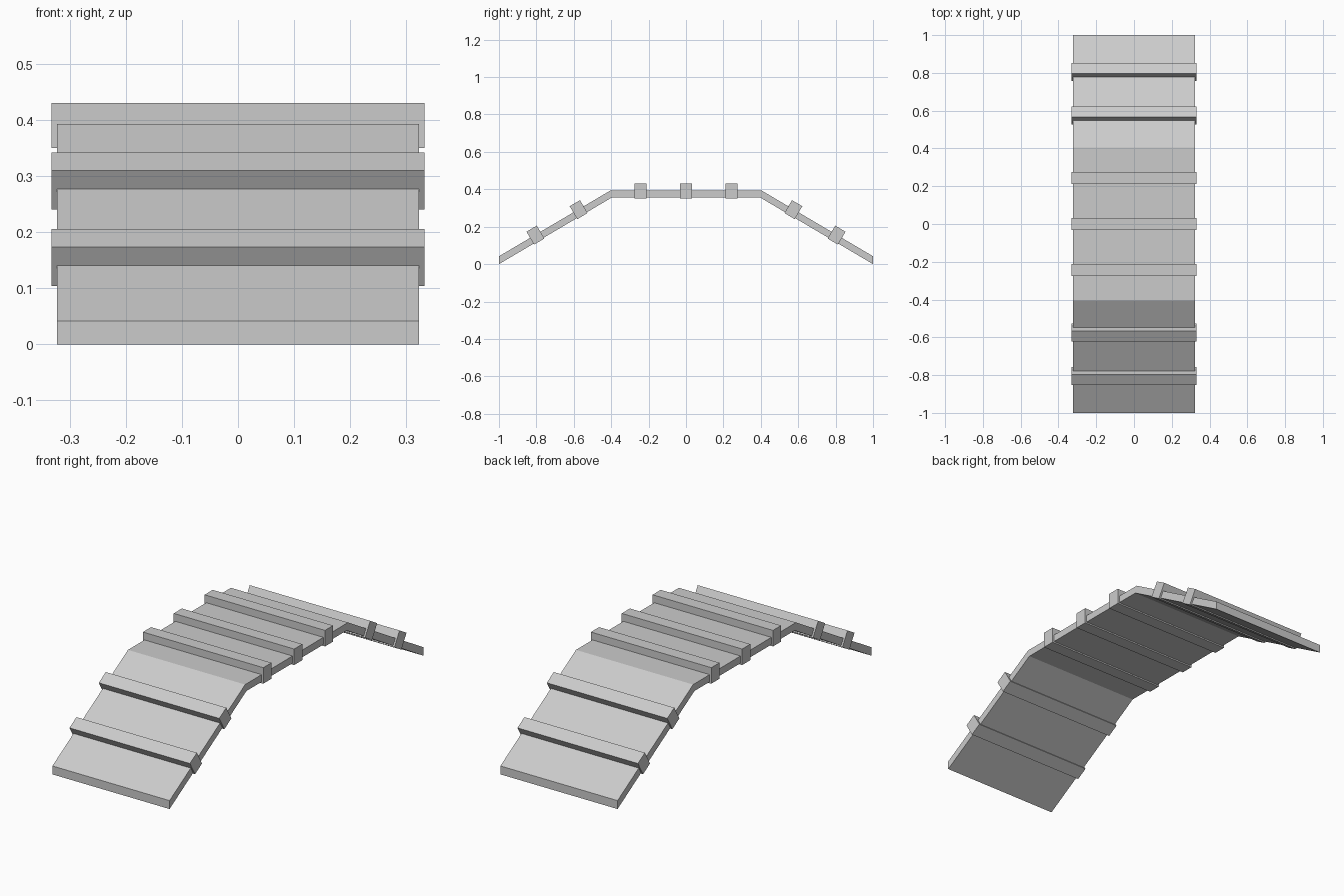
import bpy
import bmesh
from math import atan2
from mathutils import Matrix

cube = bpy.data.objects.get("Cube")
if cube:
    bpy.data.objects.remove(cube, do_unlink=True)

grey = bpy.data.materials.new("plain grey")
grey.use_nodes = True
grey.diffuse_color = (0.6, 0.6, 0.6, 1)
grey.node_tree.nodes["Principled BSDF"].inputs["Base Color"].default_value = (0.6, 0.6, 0.6, 1)

DECK_HALF, SLAT_HALF = 0.323, 0.332
TOP, THICK, END = 0.393, 0.036, 0.042
KNEE = 0.405
SLOPE = (TOP - END) / (1 - KNEE)


def add_object(name, bm):
    mesh = bpy.data.meshes.new(name)
    bmesh.ops.recalc_face_normals(bm, faces=bm.faces)
    bm.to_mesh(mesh)
    bm.free()
    mesh.materials.append(grey)
    obj = bpy.data.objects.new(name, mesh)
    bpy.context.collection.objects.link(obj)


# Bent deck: side profile extruded across the width
half = [(KNEE, TOP), (1, END), (1, 0), (KNEE - 0.01, TOP - THICK)]
bm = bmesh.new()
rings = []
for x in (-DECK_HALF, DECK_HALF):
    right = [bm.verts.new((x, y, z)) for y, z in half]
    left = [bm.verts.new((x, -y, z)) for y, z in half]
    rings.append((right, left))
    for side in (right, left):
        bm.faces.new(side)
    bm.faces.new((left[0], right[0], right[3], left[3]))
(r0, l0), (r1, l1) = rings
for a, b in ((r0, r1), (l0, l1)):
    for i in range(3):
        bm.faces.new((a[i], a[i + 1], b[i + 1], b[i]))
for i in (0, 3):
    bm.faces.new((l0[i], r0[i], r1[i], l1[i]))
add_object("deck", bm)


# Cross slats, tilted to follow the deck
def slat(name, y, z, angle=0):
    bm = bmesh.new()
    bmesh.ops.create_cube(bm, size=1, matrix=Matrix.Translation((0, y, z))
                          @ Matrix.Rotation(angle, 4, "X")
                          @ Matrix.Diagonal((2 * SLAT_HALF, 0.064, 0.08, 1)))
    add_object(name, bm)


slat("middle_slat", 0, 0.39)
for side, sign in (("front", -1), ("back", 1)):
    slat(side + "_level_slat", sign * 0.243, 0.39)
    for label, y in (("upper", 0.574), ("lower", 0.805)):
        slat(f"{side}_{label}_ramp_slat", sign * y,
             END + (1 - y) * SLOPE - 0.002, -sign * atan2(SLOPE, 1))
